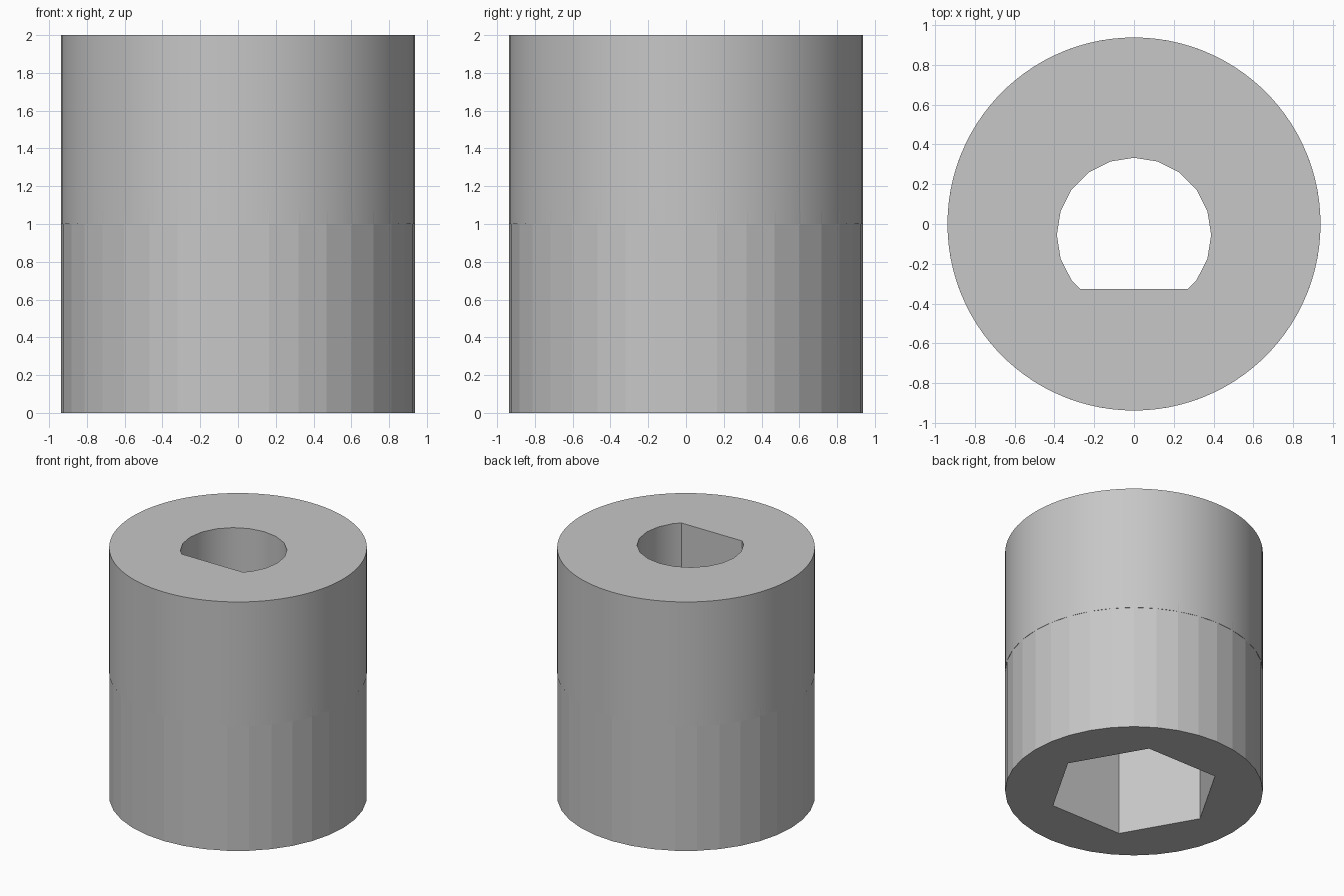
import bpy
import bmesh
from math import cos, sin, pi, radians

if "Cube" in bpy.data.objects:
    bpy.data.objects.remove(bpy.data.objects["Cube"], do_unlink=True)

RADIUS = 0.938
SEAM = 1.0       # underside of the upper sleeve
OVERLAP = 0.07   # how far the lower sleeve reaches into the upper one

grey = bpy.data.materials.new("plain grey")
grey.use_nodes = True
grey.diffuse_color = (0.57, 0.57, 0.57, 1)
grey.node_tree.nodes["Principled BSDF"].inputs["Base Color"].default_value = grey.diffuse_color


def polygon(radius, sides, cy=0.0):
    """Regular polygon with its first corner on +x."""
    return [(radius * cos(2 * pi * i / sides), cy + radius * sin(2 * pi * i / sides))
            for i in range(sides)]


def cut_flat(points, level):
    """Trim a convex outline along the line y = level, keeping what lies above."""
    result = []
    for (ax, ay), (bx, by) in zip(points, points[1:] + points[:1]):
        if ay >= level:
            result.append((ax, ay))
        if (ay >= level) != (by >= level):
            t = (level - ay) / (by - ay)
            result.append((ax + t * (bx - ax), level))
    return result


def sleeve(name, outer, bore, bottom, top):
    """Extrude an outline with a hole through it."""
    bm = bmesh.new()
    edges = []
    for loop in (outer, bore):
        verts = [bm.verts.new((x, y, bottom)) for x, y in loop]
        edges += [bm.edges.new((verts[i - 1], verts[i])) for i in range(len(verts))]
    bmesh.ops.triangle_fill(bm, use_beauty=True, use_dissolve=False, edges=edges)
    grown = bmesh.ops.extrude_face_region(bm, geom=bm.faces[:], use_keep_orig=True)
    moved = [v for v in grown["geom"] if isinstance(v, bmesh.types.BMVert)]
    bmesh.ops.translate(bm, verts=moved, vec=(0, 0, top - bottom))
    bmesh.ops.recalc_face_normals(bm, faces=bm.faces[:])
    mesh = bpy.data.meshes.new(name)
    bm.to_mesh(mesh)
    bm.free()
    mesh.materials.append(grey)
    obj = bpy.data.objects.new(name, mesh)
    bpy.context.collection.objects.link(obj)
    return obj


# Upper sleeve: fine round wall with a D-shaped shaft bore
d_bore = cut_flat(polygon(0.388, 20, cy=-0.055), -0.327)
upper = sleeve("upper_sleeve", polygon(RADIUS, 100), d_bore, SEAM, 2.0)

# Lower sleeve: faceted wall with a hexagonal socket
lower = sleeve("lower_sleeve", polygon(RADIUS, 36), polygon(0.627, 6), 0.0, SEAM + OVERLAP)

# Smooth the upper round wall, leaving rims and the flat of the bore sharp
bpy.ops.object.select_all(action="DESELECT")
upper.select_set(True)
bpy.context.view_layer.objects.active = upper
bpy.ops.object.shade_smooth_by_angle(angle=radians(30))
